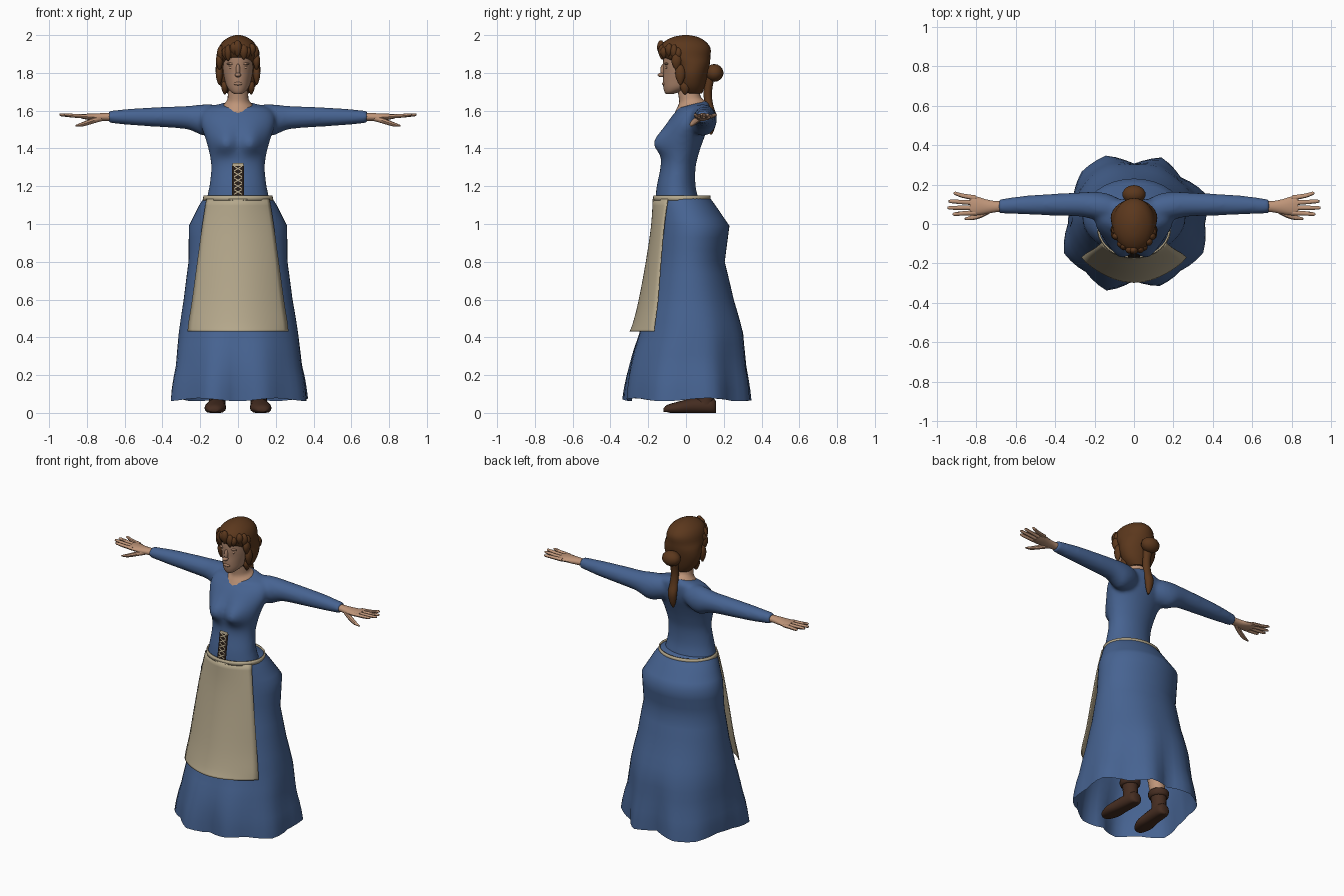
import bpy, bmesh, math, random
from mathutils import Vector

if "Cube" in bpy.data.objects:
    bpy.data.objects.remove(bpy.data.objects["Cube"])

random.seed(4)


def material(name, rgb):
    m = bpy.data.materials.new(name)
    m.diffuse_color = (*rgb, 1)
    m.use_nodes = True
    m.node_tree.nodes["Principled BSDF"].inputs["Base Color"].default_value = m.diffuse_color
    return m


BLUE = material("blue_cloth", (0.062, 0.125, 0.285))
TAN = material("tan_linen", (0.46, 0.39, 0.26))
SKIN = material("skin", (0.52, 0.30, 0.19))
FACE = material("face_skin", (0.39, 0.22, 0.14))
HAIR = material("brown_hair", (0.105, 0.039, 0.012))
BOOT = material("dark_leather", (0.06, 0.026, 0.015))
DARK = material("lacing_dark", (0.02, 0.012, 0.008))


def finish(name, bm, mat, mirror=False, angle=45):
    bmesh.ops.recalc_face_normals(bm, faces=bm.faces)
    me = bpy.data.meshes.new(name)
    bm.to_mesh(me)
    bm.free()
    me.materials.append(mat)
    me.shade_smooth()
    me.set_sharp_from_angle(angle=math.radians(angle))
    ob = bpy.data.objects.new(name, me)
    bpy.context.collection.objects.link(ob)
    if mirror:
        ob.modifiers.new("mirror", 'MIRROR')
    return ob


def spline(keys, sub):
    """Catmull-Rom through rows of numbers."""
    out = []
    for i in range(len(keys) - 1):
        a, b, c, d = (keys[max(i - 1, 0)], keys[i], keys[i + 1], keys[min(i + 2, len(keys) - 1)])
        for s in range(sub):
            t = s / sub
            out.append([0.5 * (2 * q + (r - p) * t + (2 * p - 5 * q + 4 * r - u) * t * t
                               + (3 * q - p - 3 * r + u) * t ** 3) for p, q, r, u in zip(a, b, c, d)])
    out.append(list(keys[-1]))
    return out


def bridge(bm, rings, closed=True):
    n = len(rings[0])
    for lo, hi in zip(rings, rings[1:]):
        for i in range(n if closed else n - 1):
            j = (i + 1) % n
            bm.faces.new((lo[i], lo[j], hi[j], hi[i]))


def loft(name, keys, mat, axis='z', segs=20, sub=3, mirror=False, caps=True, shape=None):
    """Ellipse rings along an axis; key = position, centre a, centre b, radius a, radius b, tilt."""
    bm = bmesh.new()
    rings = []
    for k in spline([tuple(k) + (0,) * (6 - len(k)) for k in keys], sub):
        t, ca, cb, ra, rb, tilt = k
        ring = []
        for i in range(segs):
            g = 2 * math.pi * i / segs
            a, b, p = ca + ra * math.cos(g), cb + rb * math.sin(g), t + tilt * math.sin(g)
            co = Vector({'z': (a, b, p), 'x': (p, a, b), 'y': (a, p, b)}[axis])
            ring.append(bm.verts.new(shape(co) if shape else co))
        rings.append(ring)
    bridge(bm, rings)
    if caps:
        bm.faces.new(rings[0])
        bm.faces.new(rings[-1])
    return finish(name, bm, mat, mirror)


def blob(name, loc, size, mat, mirror=False, tip=0.0):
    """Ellipsoid, optionally narrowed toward its lower end."""
    bm = bmesh.new()
    bmesh.ops.create_uvsphere(bm, u_segments=14, v_segments=9, radius=1)
    for v in bm.verts:
        w = 1 + tip * min(v.co.z, 0)
        v.co = Vector((v.co.x * size[0] * w, v.co.y * size[1] * w, v.co.z * size[2])) + Vector(loc)
    return finish(name, bm, mat, mirror)


# --- bodice with bust
def bust(co):
    if co.y < -0.03:
        h = co.z - 1.42
        co.y -= 0.05 * math.exp(-((abs(co.x) - 0.07) / 0.06) ** 2 - (h / (.085 if h > 0 else .05)) ** 2)
    return co


bodice = loft("bodice", [(1.12, 0, -.047, .17, .117), (1.2, 0, -.052, .152, .103), (1.3, 0, -.042, .142, .093),
                         (1.38, 0, -.03, .153, .10), (1.45, 0, -.018, .172, .112), (1.52, 0, .008, .195, .112),
                         (1.57, 0, .027, .195, .102), (1.605, 0, .04, .175, .09, .006),
                         (1.622, 0, .04, .14, .085, .01), (1.633, 0, .032, .085, .078, .02)],
              BLUE, segs=40, sub=4, shape=bust)

# --- sleeves, fused into the bodice with soft armpits
SLEEVE = [(.06, .07, 1.56, .05, .055), (.12, .08, 1.555, .07, .077), (.18, .09, 1.55, .073, .084),
          (.23, .096, 1.558, .067, .071), (.28, .099, 1.564, .061, .061), (.4, .098, 1.566, .056, .054),
          (.55, .096, 1.567, .048, .045), (.685, .09, 1.567, .036, .033)]
sleeves = [loft("sleeve", [(s * k[0],) + k[1:] for k in SLEEVE], BLUE, 'x') for s in (-1, 1)]
bpy.ops.object.select_all(action='DESELECT')
for ob in sleeves + [bodice]:
    ob.select_set(True)
bpy.context.view_layer.objects.active = bodice
bpy.ops.object.join()
rm = bodice.modifiers.new("fuse", 'REMESH')
rm.mode, rm.voxel_size, rm.use_smooth_shade = 'VOXEL', 0.011, True
sm = bodice.modifiers.new("soften", 'SMOOTH')
sm.factor, sm.iterations = 0.5, 9

# --- hands
loft("palm", [(.65, .09, 1.567, .026, .022), (.70, .088, 1.567, .028, .021), (.75, .088, 1.566, .037, .02),
              (.80, .092, 1.568, .048, .016), (.83, .094, 1.57, .046, .011)], SKIN, 'x', 14, mirror=True)
for i, (tx, ty) in enumerate([(.92, .05), (.945, .082), (.94, .115), (.915, .155)]):
    by = .057 + .025 * i
    loft(f"finger_{i + 1}", [(.80, by, 1.569, .013, .011), (.87, (by + ty) / 2, 1.573, .011, .01),
                             (tx - .01, ty, 1.578, .009, .008), (tx, ty, 1.579, .003, .003)],
         SKIN, 'x', 8, 2, mirror=True)
loft("thumb", [(.72, .075, 1.56, .015, .015), (.77, .05, 1.546, .017, .015), (.82, .032, 1.529, .013, .012),
               (.86, .026, 1.52, .004, .004)], SKIN, 'x', 8, 2, mirror=True)

# --- neck and head
loft("neck", [(1.612, 0, .028, .09, .088, .024), (1.632, 0, .028, .076, .076, .018),
              (1.652, 0, .026, .06, .063, .01), (1.68, 0, .018, .054, .058), (1.76, 0, .005, .052, .06)], SKIN)
loft("head", [(1.688, 0, -.088, .018, .018), (1.70, 0, -.072, .038, .042), (1.725, 0, -.04, .058, .08),
              (1.76, 0, -.015, .07, .107), (1.80, 0, -.008, .079, .112), (1.84, 0, -.005, .083, .117),
              (1.90, 0, -.002, .083, .115), (1.95, 0, 0, .06, .09), (1.97, 0, 0, .02, .03)], FACE, segs=28)
blob("nose_bridge", (0, -.12, 1.812), (.012, .016, .036), FACE)
blob("nose_tip", (0, -.13, 1.789), (.017, .02, .012), FACE)
blob("lips", (0, -.118, 1.743), (.024, .009, .009), FACE)
blob("brow", (.035, -.103, 1.848), (.026, .012, .007), FACE, True)
blob("eye", (.034, -.103, 1.829), (.016, .007, .007), SKIN, True)

# --- hair: cap, fringe curls, side locks, bun and tail
loft("hair_cap", [(1.69, 0, .035, .055, .05), (1.73, 0, .03, .092, .07), (1.79, 0, .03, .116, .085),
                  (1.845, 0, .028, .117, .098), (1.885, 0, .003, .111, .126), (1.93, 0, -.005, .103, .135),
                  (1.965, 0, -.005, .082, .11), (1.99, 0, -.003, .045, .065), (2.0, 0, 0, .012, .015)],
     HAIR, segs=28)
for i in range(11):
    g = math.radians(-90 + (i - 5) * 15 + random.uniform(-5, 5))
    blob(f"fringe_curl_{i + 1}", (.095 * math.cos(g), -.008 + .125 * math.sin(g),
                                  1.925 - .005 * abs(i - 5) + random.uniform(-.012, .015)),
         (random.uniform(.018, .027), .021, random.uniform(.03, .045)), HAIR, tip=.4)
for i, (x, y, z, h) in enumerate([(.098, -.05, 1.86, .045), (.099, -.03, 1.79, .055), (.07, -.005, 1.725, .04)]):
    blob(f"side_lock_{i + 1}", (x, y, z), (.02, .028, h), HAIR, True, .4)
blob("hair_bun", (0, .15, 1.80), (.06, .048, .047), HAIR)
loft("hair_tail", [(1.475, .0, .132, .006, .006), (1.51, 0, .137, .02, .016), (1.57, 0, .14, .03, .022),
                   (1.63, 0, .122, .026, .022), (1.70, 0, .115, .024, .022), (1.79, 0, .13, .03, .025)],
     HAIR, segs=12)

# --- skirt: oval waist spreading to a wavy hem
PROFILE = [(1.14, .18, -.165, .125, 0), (1.10, .205, -.16, .155, 0), (.99, .26, -.155, .23, 0),
           (.8, .262, -.165, .205, 0), (.6, .285, -.2, .25, .05), (.42, .308, -.235, .3, .2),
           (.25, .312, -.285, .31, .5), (.07, .35, -.32, .34, 1)]
HEM = [.36, .395, .335, .365, .30, .375, .375, .335, .335, .385, .345, .365, .285, .34, .335, .38]
bm = bmesh.new()
rings = []
for a, b in list(zip(PROFILE, PROFILE[1:])) + [(PROFILE[-1], PROFILE[-1])]:
    for s in range(3 if a != b else 1):
        z, rx, yf, yb, w = (p + (q - p) * s / 3 for p, q in zip(a, b))
        ring = []
        for i in range(48):
            g = 2 * math.pi * i / 48
            k, f = i // 3, (i % 3) / 3
            r = HEM[k] * (1 - f) + HEM[(k + 1) % 16] * f
            oval = Vector((rx * math.cos(g), (yf + yb) / 2 + (yb - yf) / 2 * math.sin(g), z))
            hem = Vector((r * math.cos(g), r * math.sin(g), z + .008 * math.sin(5 * g)))
            ring.append(bm.verts.new(oval.lerp(hem, w)))
        rings.append(ring)
bridge(bm, rings)
bm.faces.new(rings[0])
finish("skirt", bm, BLUE, angle=60)

# --- apron panel: half width, centre depth, edge depth per height
bm = bmesh.new()
rings = []
for z, hw, yc, ye in spline([(1.132, .168, -.176, -.098), (.99, .19, -.185, -.118), (.8, .216, -.213, -.135),
                             (.6, .243, -.25, -.15), (.48, .262, -.28, -.165), (.432, .267, -.298, -.17)], 3):
    ring = []
    for i in range(21):
        u = -1 + i / 10
        y = ye + (yc - ye) * math.cos(u * math.pi / 2) ** 0.8 if abs(u) < 1 else ye
        ring.append(bm.verts.new((u * hw, y, z)))
    rings.append(ring)
bridge(bm, rings, False)
ob = finish("apron", bm, TAN)
ob.modifiers.new("thickness", 'SOLIDIFY').thickness = 0.006

# --- waistband
ob = loft("waistband", [(1.125, 0, -.022, .187, .154), (1.15, 0, -.022, .183, .151)], TAN,
          segs=40, sub=1, caps=False)
ob.modifiers.new("thickness", 'SOLIDIFY').thickness = 0.008


# --- bodice lacing: dark panel with crossed cords
def strips(name, lines, width, lift, mat):
    bm = bmesh.new()
    for p, q in lines:
        p, q = Vector(p), Vector(q)
        n = Vector((-(q - p).y, (q - p).x)).normalized() * width / 2
        vs = [bm.verts.new((c.x, -.17 + (c.y - 1.15) * .165 - lift, c.y)) for c in (p - n, q - n, q + n, p + n)]
        bm.faces.new(vs)
    return finish(name, bm, mat)


strips("lacing_panel", [((0, 1.15), (0, 1.312))], .062, 0, DARK)
cords = []
for i in range(5):
    z = 1.157 + i * .031
    cords += [((-.021, z), (.021, z + .025)), ((.021, z), (-.021, z + .025))]
strips("lacing_cords", cords, .0055, .004, TAN)
strips("lacing_top", [((-.028, 1.314), (.028, 1.314))], .016, .004, TAN)

# --- legs and boots
loft("leg", [(.13, .11, .09, .04, .043), (.35, .105, .07, .055, .06), (.55, .1, .04, .055, .058),
             (1.0, .09, .02, .08, .085)], SKIN, segs=16, mirror=True)


def ground(co):
    co.z = max(co.z, 0.004 if co.y < -.1 else 0)
    return co


loft("boot_foot", [(-.118, .128, .014, .02, .011), (-.1, .126, .02, .04, .022), (-.04, .121, .026, .057, .034),
                   (.03, .115, .034, .05, .042), (.1, .11, .036, .046, .045), (.145, .108, .034, .04, .042),
                   (.16, .108, .03, .022, .028)], BOOT, 'y', 16, mirror=True, shape=ground)
loft("boot_shaft", [(.04, .11, .1, .045, .052), (.1, .11, .098, .043, .047), (.16, .11, .095, .05, .053)],
     BOOT, segs=16, mirror=True)
loft("boot_cuff", [(.135, .11, .095, .05, .053), (.145, .11, .095, .059, .062), (.17, .11, .095, .061, .064),
                   (.18, .11, .095, .052, .055)], BOOT, segs=16, sub=2, mirror=True)
